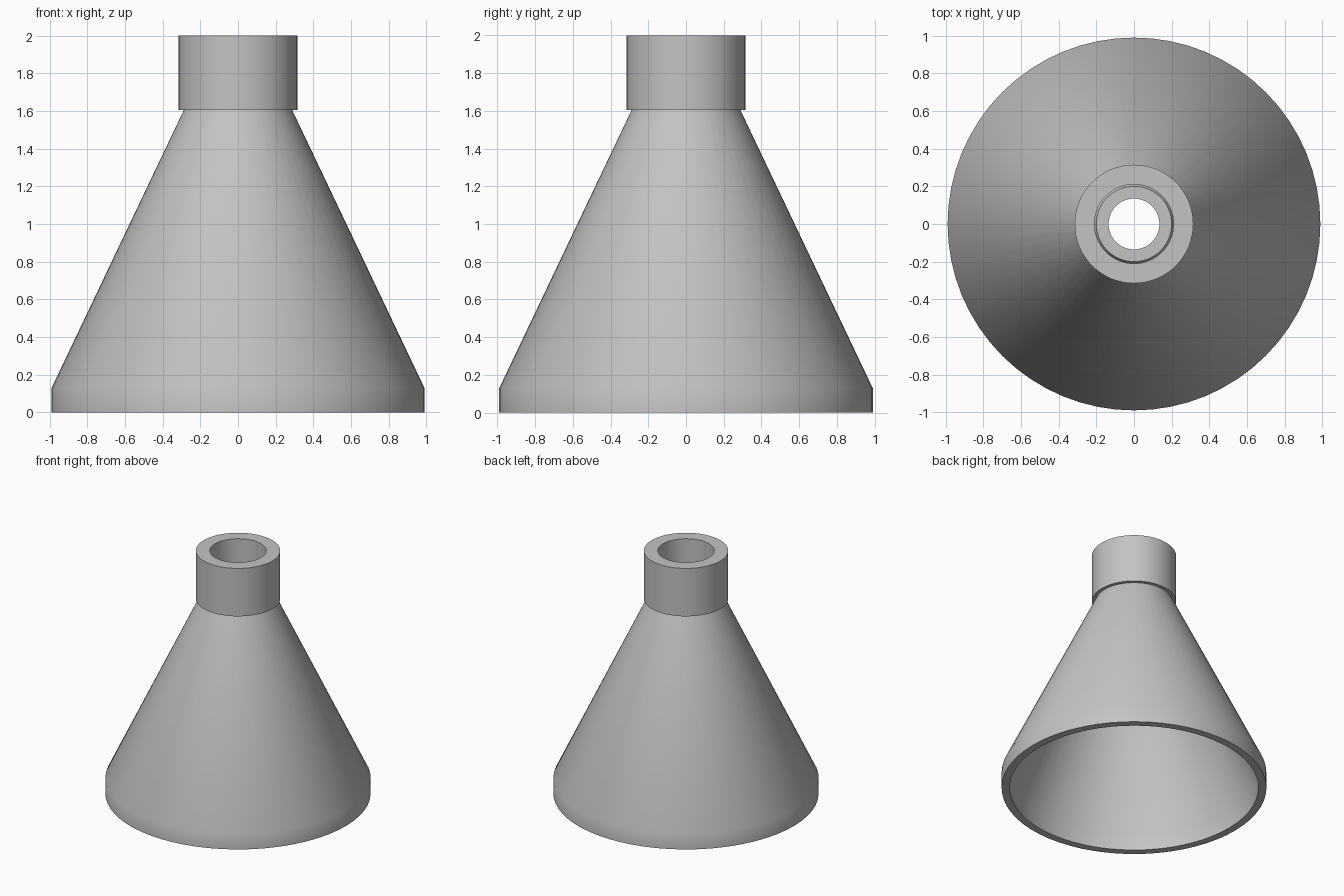
import bpy
import bmesh
import math

cube = bpy.data.objects.get("Cube")
if cube:
    bpy.data.objects.remove(cube, do_unlink=True)

SEGMENTS = 64

# One plain grey for everything
grey = bpy.data.materials.new("plain_grey")
grey.use_nodes = True
colour = (0.55, 0.55, 0.55, 1)
grey.diffuse_color = colour
grey.node_tree.nodes["Principled BSDF"].inputs["Base Color"].default_value = colour


def lathe(name, profile):
    """Spin a closed (radius, height) profile around the z axis."""
    bm = bmesh.new()
    rings = []
    for radius, height in profile:
        rings.append([
            bm.verts.new((radius * math.cos(math.tau * i / SEGMENTS),
                          radius * math.sin(math.tau * i / SEGMENTS), height))
            for i in range(SEGMENTS)])
    for lower, upper in zip(rings, rings[1:] + rings[:1]):
        for i in range(SEGMENTS):
            j = (i + 1) % SEGMENTS
            bm.faces.new((lower[i], lower[j], upper[j], upper[i]))
    bmesh.ops.recalc_face_normals(bm, faces=bm.faces)
    mesh = bpy.data.meshes.new(name)
    bm.to_mesh(mesh)
    bm.free()
    mesh.materials.append(grey)
    obj = bpy.data.objects.new(name, mesh)
    bpy.context.collection.objects.link(obj)
    bpy.ops.object.select_all(action="DESELECT")
    obj.select_set(True)
    bpy.context.view_layer.objects.active = obj
    bpy.ops.object.shade_smooth_by_angle(angle=math.radians(30))
    return obj


# Hollow cone with a short upright rim and an open flat tip
lathe("funnel_cone", [(0.99, 0), (0.99, 0.13), (0.2, 1.79),
                      (0.135, 1.79), (0.93, 0.13), (0.93, 0)])

# Tube collar that sits around the tip
lathe("neck_collar", [(0.315, 1.605), (0.315, 2), (0.21, 2), (0.21, 1.605)])
